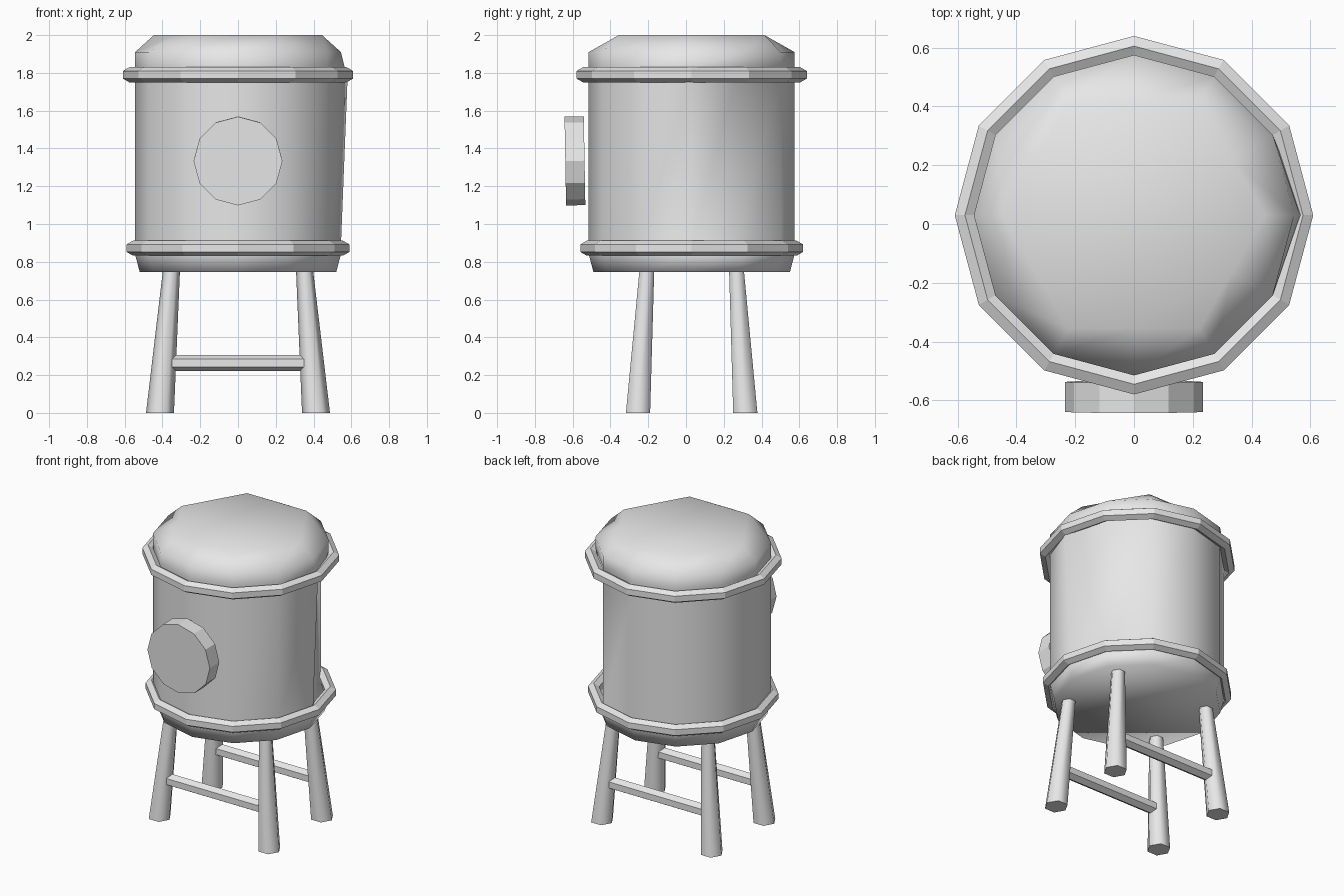
import bpy, bmesh, math
from mathutils import Matrix, Vector

default = bpy.data.objects.get("Cube")
if default:
    bpy.data.objects.remove(default, do_unlink=True)

grey = bpy.data.materials.new("plain_grey")
grey.use_nodes = True
grey.diffuse_color = (0.8, 0.8, 0.8, 1)
grey.node_tree.nodes["Principled BSDF"].inputs["Base Color"].default_value = (0.8, 0.8, 0.8, 1)

CY = 0.03  # centre line of the tank and stand


def polygon(sides, radius, z, cx=0.0, cy=CY):
    """Corner points of a level regular polygon."""
    step = math.tau / sides
    return [Vector((cx + radius * math.cos(i * step), cy + radius * math.sin(i * step), z))
            for i in range(sides)]


def loft(name, loops, closed=False, smooth=None):
    """Skin a stack of loops; closed joins last to first, otherwise both ends are capped."""
    bm = bmesh.new()
    rows = [[bm.verts.new(p) for p in loop] for loop in loops]
    n = len(rows[0])
    pairs = list(zip(rows, rows[1:])) + ([(rows[-1], rows[0])] if closed else [])
    for a, b in pairs:
        for i in range(n):
            j = (i + 1) % n
            bm.faces.new((a[i], a[j], b[j], b[i]))
    if not closed:
        bm.faces.new(rows[0][::-1])
        bm.faces.new(rows[-1])
    bmesh.ops.recalc_face_normals(bm, faces=bm.faces[:])
    mesh = bpy.data.meshes.new(name)
    bm.to_mesh(mesh)
    bm.free()
    mesh.materials.append(grey)
    obj = bpy.data.objects.new(name, mesh)
    bpy.context.collection.objects.link(obj)
    if smooth is not None:
        bpy.ops.object.select_all(action='DESELECT')
        obj.select_set(True)
        bpy.context.view_layer.objects.active = obj
        bpy.ops.object.shade_smooth_by_angle(angle=math.radians(smooth))
    return obj


# Tank: twelve-sided drum, one flattened panel, chamfer up to a hexagonal lid
R = 0.545
loops = [polygon(12, r, z) for r, z in
         [(0.52, 0.745), (R, 0.84), (R, 0.89), (R, 1.77), (R, 1.83), (R, 1.91)]]
for loop in loops[2:4]:
    loop[1] = (loop[0] + loop[2]) / 2
for loop, push in ((loops[3], 0.035), (loops[4], 0.02)):
    loop[0].x += push
lid = polygon(12, 0.445, 2.0)
for i in range(1, 12, 2):
    lid[i] = (lid[i - 1] + lid[(i + 1) % 12]) / 2
loft("tank", loops + [lid], smooth=80)

# Hoops around the tank, with a six-sided section
for name, radius, z in (("upper_hoop", 0.575, 1.79), ("lower_hoop", 0.555, 0.872)):
    section = [math.radians(30 + 60 * k) for k in range(6)]
    loft(name, [polygon(12, radius + 0.04 * math.cos(a), z + 0.04 * math.sin(a))
                for a in section], closed=True)

# Round hatch on the front, leaning very slightly
hatch = loft("hatch", [polygon(12, 0.235, z, 0, 0) for z in (0, 0.102)])
hatch.data.transform(Matrix.Translation((0, -0.537, 1.335)) @ Matrix.Rotation(math.radians(91), 4, 'X'))

# Four splayed, tapered legs
for side, sx in (("left", 1), ("right", -1)):
    for end, sy in (("front", -1), ("back", 1)):
        loft(f"{end}_{side}_leg", [polygon(6, 0.074, 0, sx * 0.413, CY + sy * 0.284),
                                   polygon(6, 0.045, 0.76, sx * 0.352, CY + sy * 0.237)],
             smooth=65)

# Cross bars joining the legs at front and back
for end, sy in (("front", -1), ("back", 1)):
    bar = loft(f"{end}_cross_bar", [polygon(6, 0.042, z, 0, 0) for z in (-0.355, 0.355)])
    bar.data.transform(Matrix.Translation((0, CY + sy * 0.267, 0.265))
                       @ Matrix.Rotation(math.radians(90), 4, 'Y'))
